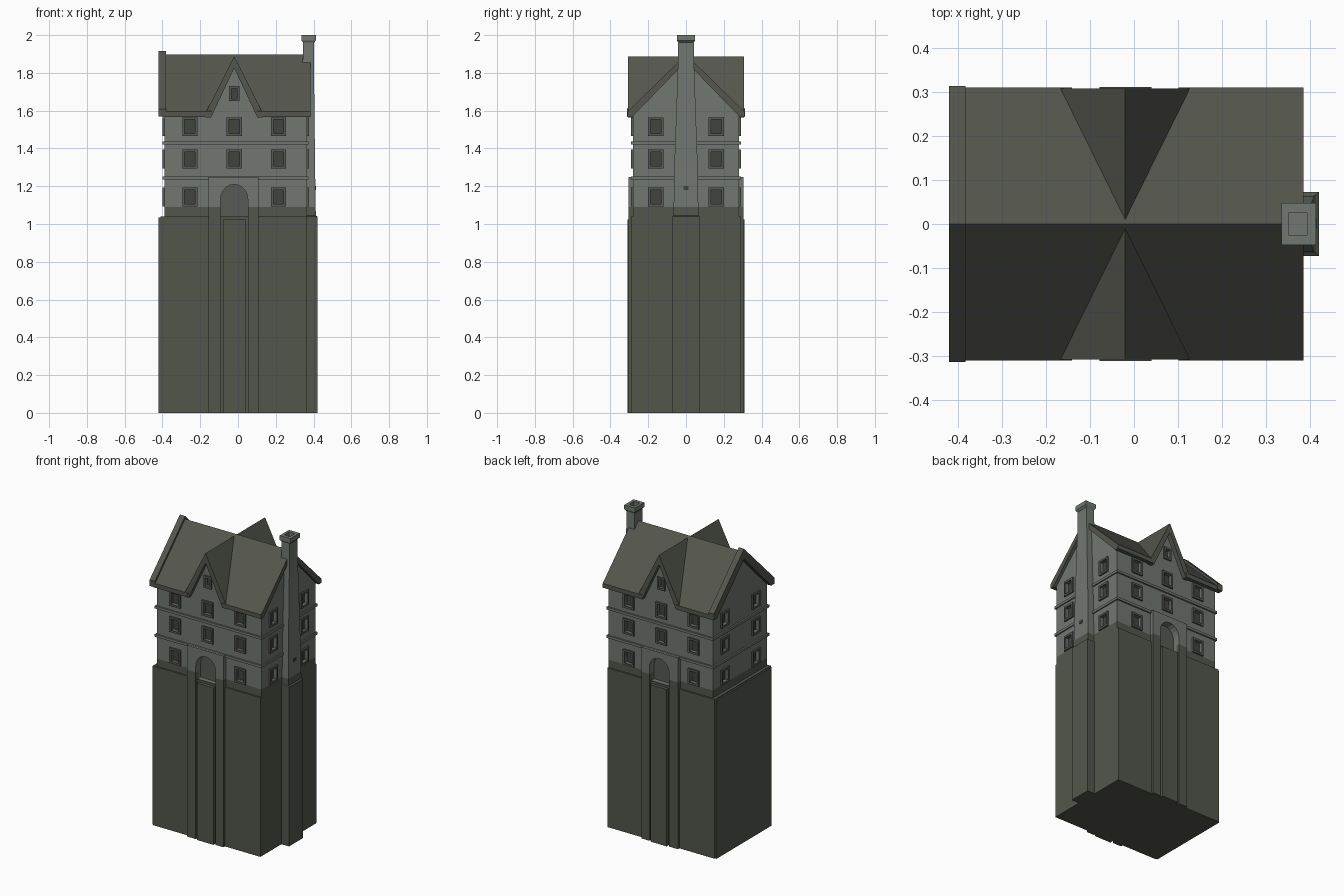
import bpy, bmesh, math
from mathutils import Vector

if "Cube" in bpy.data.objects:
    bpy.data.objects.remove(bpy.data.objects["Cube"])


def material(name, rgb):
    m = bpy.data.materials.new(name)
    m.diffuse_color = (*rgb, 1)
    m.use_nodes = True
    m.node_tree.nodes["Principled BSDF"].inputs["Base Color"].default_value = m.diffuse_color
    return m


WALL = material("grey plaster", (0.165, 0.185, 0.163))
STONE = material("dark stone", (0.085, 0.094, 0.071))
ROOF = material("roof slate", (0.089, 0.094, 0.075))
FRAME = material("window frame", (0.095, 0.103, 0.088))
PANE = material("dark glass", (0.052, 0.057, 0.046))
DARK_Z = 1.09  # dark stone below this height


def place(axis, u, v, w):
    return {'x': (w, u, v), 'y': (u, w, v), 'z': (u, v, w)}[axis]


def finish(bm, name, mats):
    bmesh.ops.recalc_face_normals(bm, faces=bm.faces[:])
    if len(mats) > 1:  # split at the stone line and colour by height
        bmesh.ops.bisect_plane(bm, geom=bm.verts[:] + bm.edges[:] + bm.faces[:],
                               plane_co=(0, 0, DARK_Z), plane_no=(0, 0, 1))
        for f in bm.faces:
            f.material_index = int(f.calc_center_median().z < DARK_Z)
    me = bpy.data.meshes.new(name)
    bm.to_mesh(me)
    bm.free()
    for m in mats:
        me.materials.append(m)
    ob = bpy.data.objects.new(name, me)
    bpy.context.collection.objects.link(ob)
    return ob


def prisms(name, parts, *mats):
    """Each part: (profile, axis, start, end)."""
    bm = bmesh.new()
    for pts, axis, a, b in parts:
        lo = [bm.verts.new(place(axis, u, v, a)) for u, v in pts]
        hi = [bm.verts.new(place(axis, u, v, b)) for u, v in pts]
        bm.faces.new(lo)
        bm.faces.new(hi)
        n = len(pts)
        for i in range(n):
            j = (i + 1) % n
            bm.faces.new((lo[i], lo[j], hi[j], hi[i]))
    return finish(bm, name, mats)


def rect(u0, u1, v0, v1):
    return [(u0, v0), (u1, v0), (u1, v1), (u0, v1)]


def box(x0, x1, y0, y1, z0, z1):
    return (rect(x0, x1, y0, y1), 'z', z0, z1)


def cut(ob, cutter):
    mod = ob.modifiers.new("cut", 'BOOLEAN')
    mod.operation = 'DIFFERENCE'
    mod.solver = 'EXACT'
    mod.object = cutter
    dg = bpy.context.evaluated_depsgraph_get()
    me = bpy.data.meshes.new_from_object(ob.evaluated_get(dg))
    ob.modifiers.clear()
    ob.data = me


GX = -0.02            # centre line of the cross gables and doors
WY, WL, WR = 0.28, -0.39, 0.365   # wall planes

# Tall foundation block
prisms("foundation", [box(-0.41, WR, -0.29, 0.29, 0, 1.04),
                      box(-0.42, -0.40, -0.285, 0.285, 0, 1.035)], STONE)

# House walls with gable ends
walls = prisms("walls", [([(-WY, 1.03), (WY, 1.03), (WY, 1.575), (0, 1.868), (-WY, 1.575)],
                          'x', WL, WR)], WALL, STONE)
gable_walls = prisms("cross_gable_walls",
                     [([(GX - 0.13, 1.57), (GX + 0.13, 1.57), (GX, 1.85)], 'y', -WY, WY)], WALL)

# Windows: (along, height, width, tall, axis, plane, outward sign)
windows = []
for s in (-1, 1):
    for z in (1.142, 1.345, 1.515):
        for x in (-0.255, GX, 0.215):
            if x != GX or z > 1.2:
                windows.append((x, z, 0.08, 0.10, 'y', s * WY, s))
        for plane, sign in ((WL, -1), (WR, 1)):
            windows.append((s * 0.16, z, 0.08, 0.10, 'x', plane, sign))
    windows.append((GX, 1.69, 0.056, 0.08, 'y', s * WY, s))

cuts, frames, panes = [], [], []
for c, z, w, h, axis, p, s in windows:
    a, b, t = w / 2, h / 2, 0.013
    i, j = a - t, b - t
    cuts.append((rect(c - i, c + i, z - j, z + j), axis, p - s * 0.018, p + s * 0.03))
    panes.append((rect(c - i, c + i, z - j, z + j), axis, p - s * 0.02, p - s * 0.014))
    for r in (rect(c - a, c - i, z - b, z + b), rect(c + i, c + a, z - b, z + b),
              rect(c - i, c + i, z + j, z + b), rect(c - i, c + i, z - b, z - j)):
        frames.append((r, axis, p - s * 0.01, p + s * 0.01))


def arch(half, z0, spring, rise, n=10):
    """Arched opening outline, from bottom right over to bottom left."""
    curve = [(GX + half * math.cos(math.pi * k / n), spring + rise * math.sin(math.pi * k / n))
             for k in range(n + 1)]
    return [(GX + half, z0)] + curve + [(GX - half, z0)]


door = arch(0.072, 1.04, 1.13, 0.08)
for s in (-1, 1):
    cuts.append((door, 'y', s * (WY - 0.03), s * (WY + 0.04)))
cutter = prisms("opening_cutter", cuts, WALL)
cut(walls, cutter)
cut(gable_walls, cutter)
bpy.data.objects.remove(cutter)
prisms("window_frames", frames, FRAME)
prisms("window_panes", panes, PANE)

# Doors, door surrounds running down the foundation, and steps, front and back
for s, side in ((-1, "front"), (1, "back")):
    prisms(side + "_door", [(door, 'y', s * (WY - 0.032), s * (WY - 0.024))], FRAME)
    outline = [(GX - 0.072, 0), (GX - 0.135, 0), (GX - 0.135, 1.25),
               (GX + 0.128, 1.25), (GX + 0.128, 0), (GX + 0.072, 0)]
    prisms(side + "_door_surround",
           [(outline + arch(0.072, 1.04, 1.13, 0.08), 'y', s * 0.27, s * 0.305)], WALL, STONE)
    y0, y1 = sorted((s * 0.28, s * 0.311))
    prisms(side + "_step", [box(GX - 0.058, GX + 0.06, y0, y1, 0, 1.025)], STONE)

# Storey ledges
prisms("storey_ledges", [box(WL - 0.01, WR + 0.008, -0.29, 0.29, z, z + 0.016)
                         for z in (1.235, 1.42)], WALL)


# Main roof, opened where the cross gables pass through
def chevron(c, half, eave_top, eave_low, ridge, inner_half, inner_ridge):
    return [(c - half, eave_low), (c - half, eave_top), (c, ridge), (c + half, eave_top),
            (c + half, eave_low), (c + inner_half, eave_low), (c, inner_ridge),
            (c - inner_half, eave_low)]


roof = prisms("main_roof", [(chevron(0, 0.31, 1.595, 1.567, 1.898, 0.285, 1.86),
                             'x', -0.40, 0.385)], ROOF)
verge = prisms("left_verge", [(chevron(0, 0.313, 1.61, 1.57, 1.917, 0.28, 1.85),
                               'x', -0.42, -0.382)], ROOF)
hole = prisms("gable_cutter", [([(GX - 0.135, 1.5), (GX + 0.135, 1.5), (GX + 0.135, 1.567),
                                 (GX, 1.845), (GX - 0.135, 1.567)], 'y', -0.5, 0.5)], ROOF)
cut(roof, hole)
bpy.data.objects.remove(hole)

# Cross gable roof, front to back
prisms("cross_gable_roof", [(chevron(GX, 0.153, 1.585, 1.565, 1.888, 0.122, 1.825),
                             'y', -0.308, 0.308)], ROOF)

# Chimney stack: rings of (x0, x1, half depth, z), last two form the flue
rings = [(0.33, 0.42, 0.073, 0), (0.33, 0.42, 0.073, 1.04), (0.33, 0.412, 0.066, 1.045),
         (0.33, 0.408, 0.062, 1.30), (0.342, 0.402, 0.043, 1.84), (0.345, 0.402, 0.041, 1.96),
         (0.335, 0.413, 0.048, 1.972), (0.335, 0.413, 0.048, 2.0),
         (0.352, 0.393, 0.026, 2.0), (0.352, 0.393, 0.026, 1.95)]
bm = bmesh.new()
loops = [[bm.verts.new((x, y, z)) for x, y in rect(x0, x1, -d, d)] for x0, x1, d, z in rings]
for lo, hi in zip(loops, loops[1:]):
    for i in range(4):
        j = (i + 1) % 4
        bm.faces.new((lo[i], lo[j], hi[j], hi[i]))
bm.faces.new(loops[0])
bm.faces.new(loops[-1])
finish(bm, "chimney", (WALL, STONE))
prisms("chimney_vent", [box(0.40, 0.414, -0.012, 0.012, 1.18, 1.2)], PANE)
